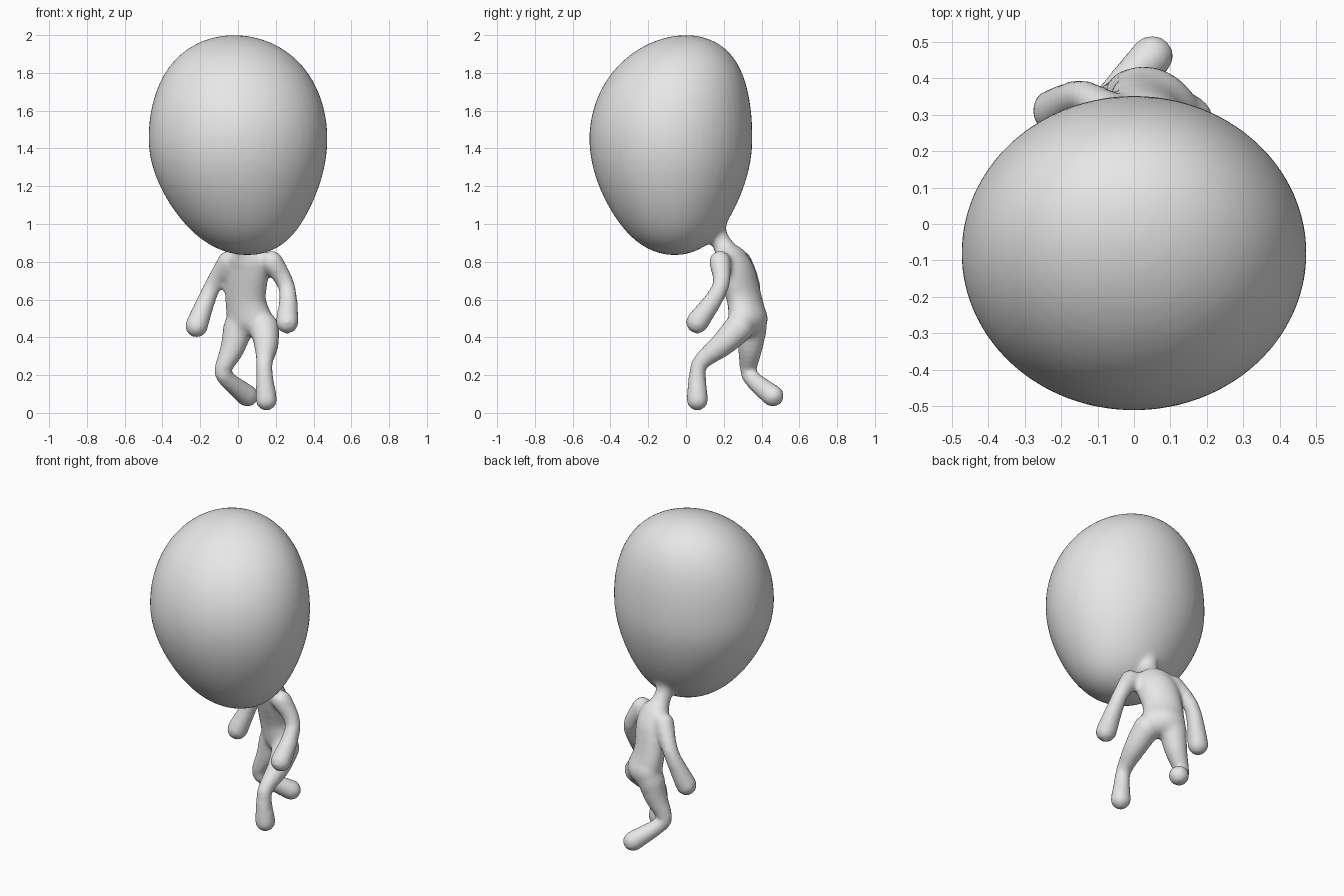
import bpy, bmesh, math
from mathutils import Matrix, Vector

cube = bpy.data.objects.get("Cube")
if cube:
    bpy.data.objects.remove(cube)

bm = bmesh.new()


def smooth_path(joints, steps=5):
    """Points along a Catmull-Rom curve through the joints."""
    points = [Vector(joint) for joint in joints]
    points = [points[0]] + points + [points[-1]]
    path = []
    for before, start, end, after in zip(points, points[1:], points[2:], points[3:]):
        for step in range(steps):
            t = step / steps
            tangent_in, tangent_out = (end - before) / 2, (after - start) / 2
            blend = t * t * (3 - 2 * t)
            path.append(start.lerp(end, blend) + tangent_in * t * (1 - t) ** 2
                        - tangent_out * t * t * (1 - t))
    return path + [points[-1]]


def rounded_tube(joints, radii, widen=1, yaw=0, sides=20):
    """Tube swept downwards through the joints, with a ball at each end."""
    rows = smooth_path([(*joint, radius) for joint, radius in zip(joints, radii)])
    stretch = Matrix.Rotation(yaw, 4, 'Z') @ Matrix.Diagonal((widen, 1, 1, 1))
    rings = []
    for before, row, after in zip(rows[:1] + rows, rows, rows[1:] + rows[-1:]):
        turn = Vector((0, 0, -1)).rotation_difference((after - before).xyz)
        ring = []
        for side in range(sides):
            angle = math.tau * side / sides
            spoke = turn @ Vector((math.cos(angle), math.sin(angle), 0))
            ring.append(bm.verts.new(row.xyz + stretch @ (spoke * row.w)))
        rings.append(ring)
    for upper, lower in zip(rings, rings[1:]):
        for side in range(sides):
            bm.faces.new((upper[side - 1], upper[side], lower[side], lower[side - 1]))
    for ring, row in ((rings[0], rows[0]), (rings[-1], rows[-1])):
        bm.faces.new(ring)
        bmesh.ops.create_uvsphere(bm, u_segments=sides, v_segments=12, radius=row.w,
                                  matrix=Matrix.Translation(row.xyz) @ stretch)


def add_head(middle, rise, drop, half_width, half_depth):
    """Egg: fuller crown leaning back, chin narrowing downwards."""
    ball = bmesh.ops.create_uvsphere(bm, u_segments=48, v_segments=32, radius=1)
    for vert in ball["verts"]:
        x, y, height = vert.co
        square = height * height
        if height > 0:
            fullness = 1 + square / 12
            lean_x, lean_y = -.02 * square, .08 * square
            level = middle + rise * height
        else:
            fullness = 1 - square * (1 - square) / 5
            lean_x, lean_y = .05 * square, .02 * square
            level = middle + drop * height
        vert.co = (x * half_width * fullness + lean_x,
                   y * half_depth * fullness + lean_y - .08, level)


def add_arm(shoulder, elbow, hand):
    rounded_tube((shoulder, elbow, hand), (.06, .046, .062))


def add_leg(hip, thigh, knee, ankle, foot):
    rounded_tube((hip, thigh, knee, ankle, foot), (.08, .066, .046, .046, .06))


add_head(middle=1.45, rise=.55, drop=.615, half_width=.474, half_depth=.432)

# Neck
rounded_tube([(.03, .14, 1.02), (.03, .17, .94), (.04, .21, .86)], (.08, .05, .06))

# Torso from shoulders to hips, one shoulder turned forward
rounded_tube([(.05, .24, .81), (.05, .27, .74), (.04, .31, .6), (.06, .33, .5)],
             (.08, .088, .084, .094), widen=1.4, yaw=math.radians(-32))

# Arms, left then right
add_arm((.18, .18, .8), (.26, .18, .66), (.26, .06, .48))
add_arm((-.05, .29, .8), (-.14, .35, .66), (-.22, .31, .46))

# Left leg steps forward, right leg trails with its shin kicked back
add_leg((.14, .28, .45), (.15, .19, .36), (.14, .08, .27), (.14, .06, .2), (.15, .06, .07))
add_leg((0, .35, .45), (-.03, .34, .34), (-.08, .33, .23), (-.06, .35, .18), (.05, .46, .09))

bmesh.ops.recalc_face_normals(bm, faces=bm.faces)
mesh = bpy.data.meshes.new("body")
bm.to_mesh(mesh)
bm.free()
body = bpy.data.objects.new("body", mesh)
bpy.context.collection.objects.link(body)

# Plain grey skin
grey = (.8, .8, .8, 1)
skin = bpy.data.materials.new("grey_skin")
skin.use_nodes = True
skin.diffuse_color = grey
skin.node_tree.nodes["Principled BSDF"].inputs["Base Color"].default_value = grey
mesh.materials.append(skin)

# Fuse the parts into one soft skin
fuse = body.modifiers.new("fuse", 'REMESH')
fuse.mode = 'VOXEL'
fuse.voxel_size = .015
fuse.use_smooth_shade = True
soften = body.modifiers.new("soften", 'SMOOTH')
soften.factor = .5
soften.iterations = 10
